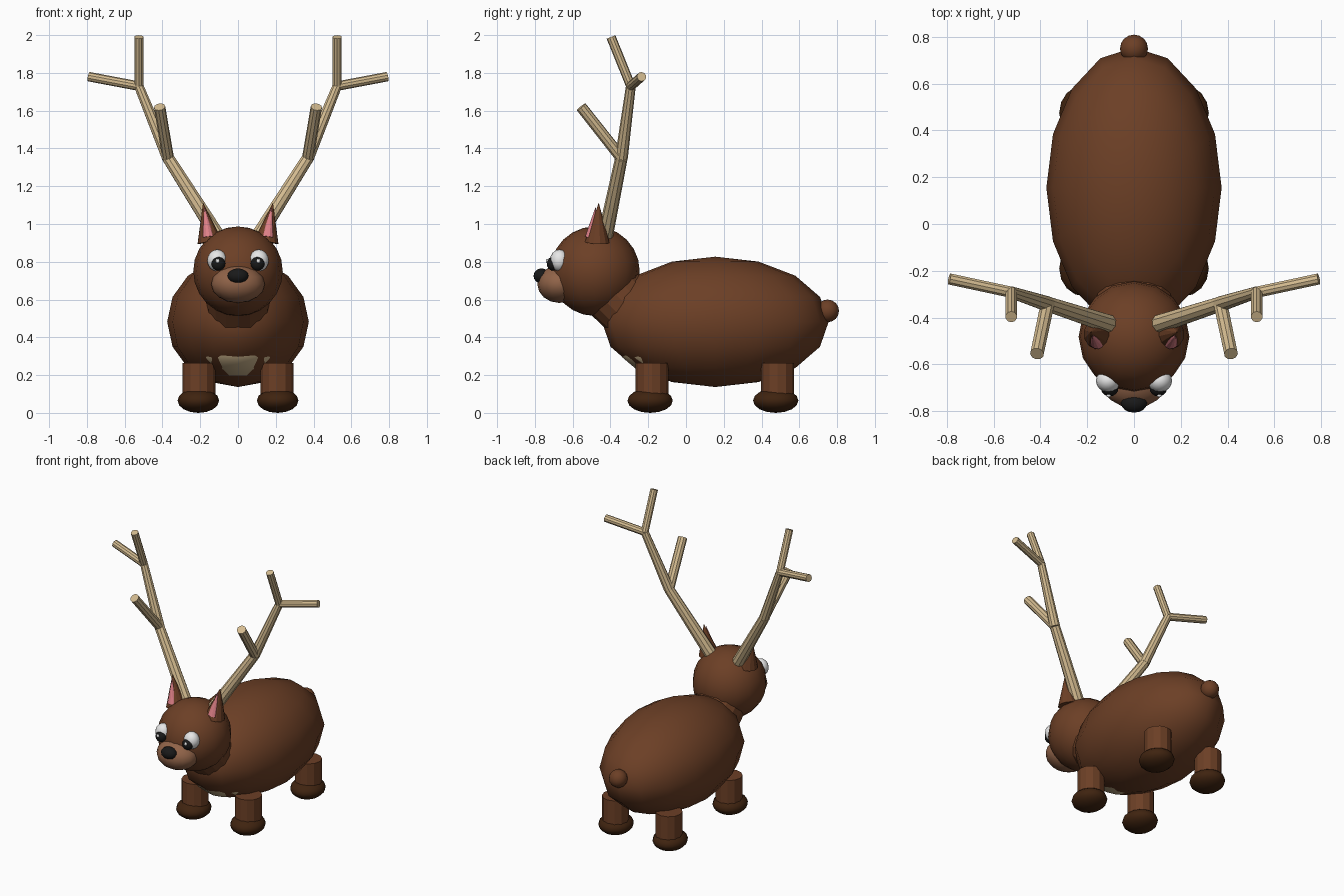
import bpy
from mathutils import Vector

old = bpy.data.objects.get("Cube")
if old:
    bpy.data.objects.remove(old, do_unlink=True)


def material(name, rgb):
    m = bpy.data.materials.new(name)
    m.use_nodes = True
    m.diffuse_color = (*rgb, 1)
    m.node_tree.nodes["Principled BSDF"].inputs["Base Color"].default_value = (*rgb, 1)
    return m


fur = material("brown fur", (0.15, 0.05, 0.019))
muzzle_fur = material("light brown muzzle", (0.28, 0.125, 0.065))
bone = material("tan antler", (0.66, 0.50, 0.28))
cream = material("tan belly", (0.62, 0.47, 0.27))
horn = material("dark brown hoof", (0.05, 0.017, 0.005))
pink = material("pink inner ear", (0.75, 0.22, 0.25))
white = material("white eye", (0.9, 0.9, 0.9))
black = material("black", (0.01, 0.01, 0.01))


def finish(name, mat, smooth):
    ob = bpy.context.object
    ob.name = name
    ob.data.materials.append(mat)
    if smooth:
        bpy.ops.object.shade_smooth()
    return ob


def ball(name, mat, centre, radii, segments=16, rings=8):
    bpy.ops.mesh.primitive_uv_sphere_add(segments=segments, ring_count=rings, radius=1, location=centre)
    bpy.context.object.scale = radii
    return finish(name, mat, True)


def rod(name, mat, start, end, r1, r2, sides=10):
    """Tapered cylinder or cone between two points."""
    a, b = Vector(start), Vector(end)
    bpy.ops.mesh.primitive_cone_add(vertices=sides, radius1=r1, radius2=r2,
                                    depth=(b - a).length, location=(a + b) / 2)
    bpy.context.object.rotation_euler = (b - a).to_track_quat("Z", "Y").to_euler()
    return finish(name, mat, False)


# Body, belly patch, neck and tail
ball("body", fur, (0, 0.155, 0.482), (0.375, 0.6, 0.345))
ball("belly", cream, (0, -0.05, 0.36), (0.25, 0.31, 0.175))
rod("neck", fur, (0, -0.24, 0.5), (0, -0.45, 0.7), 0.17, 0.165, 16)
ball("tail", fur, (0, 0.75, 0.54), (0.06, 0.06, 0.06))

# Head
ball("head", fur, (0, -0.482, 0.75), (0.237, 0.237, 0.237), 16, 12)
ball("muzzle", muzzle_fur, (0, -0.67, 0.682), (0.142, 0.117, 0.1))
ball("nose", black, (0, -0.765, 0.725), (0.056, 0.042, 0.04))

for side, s in (("left", 1), ("right", -1)):
    def at(x, y, z):
        return (s * x, y, z)

    # Eyes
    ball(side + "_eye", white, at(0.11, -0.67, 0.807), (0.053, 0.05, 0.058))
    ball(side + "_pupil", black, at(0.104, -0.705, 0.79), (0.037, 0.032, 0.037))
    ball(side + "_eye_glint", white, at(0.108, -0.734, 0.804), (0.011, 0.008, 0.011), 8, 6)

    # Ears
    rod(side + "_ear", fur, at(0.15, -0.47, 0.905), at(0.185, -0.462, 1.112), 0.067, 0, 12)
    rod(side + "_inner_ear", pink, at(0.157, -0.502, 0.93), at(0.178, -0.478, 1.092), 0.033, 0, 12)

    # Antlers: beam in two lengths, with three tines
    root, fork, crown = at(0.085, -0.435, 0.9), at(0.37, -0.342, 1.35), at(0.525, -0.292, 1.73)
    rod(side + "_antler_lower_beam", bone, root, fork, 0.042, 0.033)
    rod(side + "_antler_upper_beam", bone, fork, crown, 0.034, 0.026)
    rod(side + "_antler_brow_tine", bone, fork, at(0.415, -0.555, 1.62), 0.031, 0.03)
    rod(side + "_antler_top_tine", bone, crown, at(0.525, -0.397, 1.99), 0.025, 0.025)
    rod(side + "_antler_outer_tine", bone, crown, at(0.79, -0.235, 1.78), 0.025, 0.025)

    # Legs and hooves
    for end, y in (("front", -0.18), ("back", 0.485)):
        rod(f"{side}_{end}_leg", fur, at(0.207, y, 0.06), at(0.207, y, 0.265), 0.087, 0.087, 12)
        ball(f"{side}_{end}_hoof", horn, at(0.21, y - 0.01, 0.065), (0.11, 0.12, 0.065))
